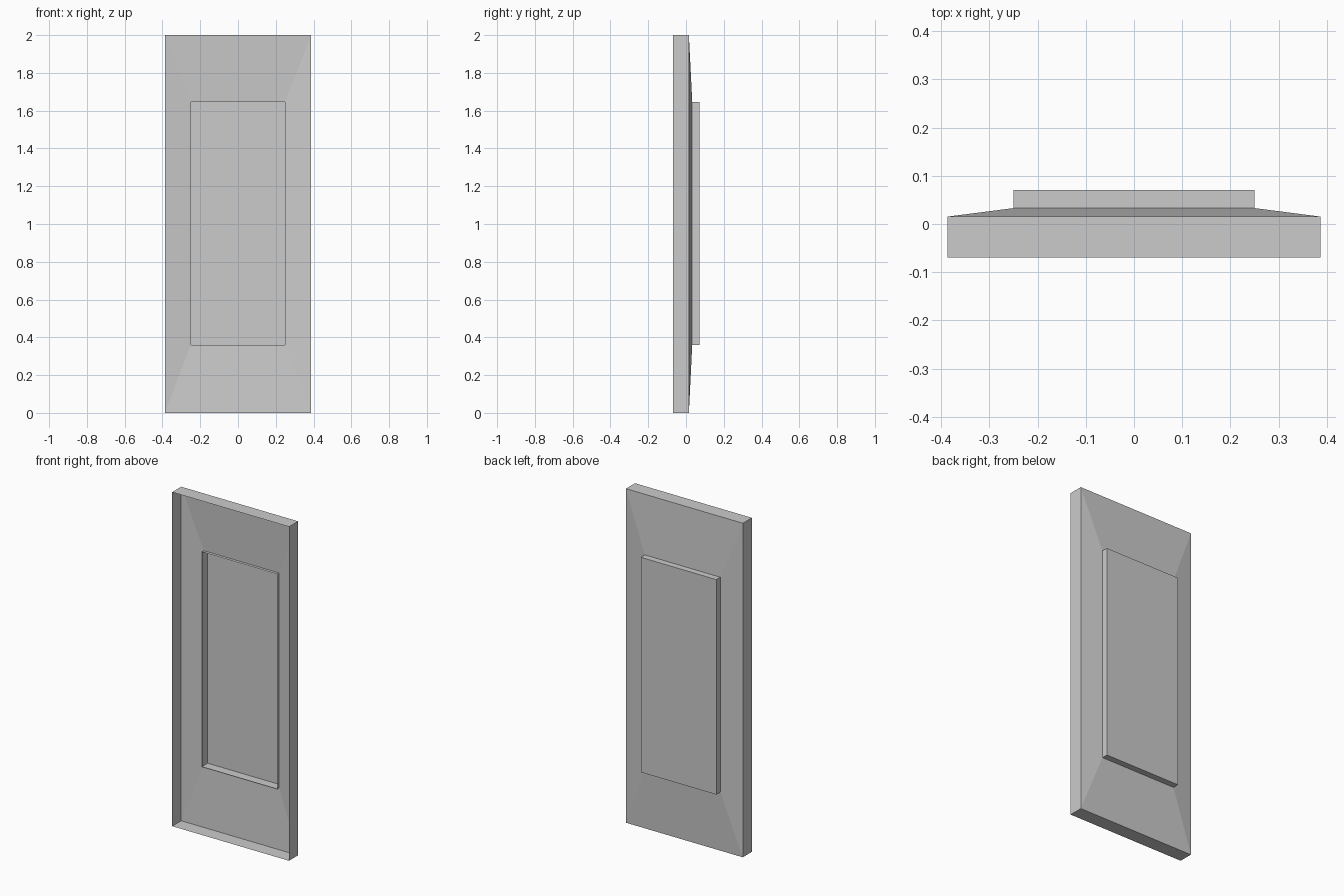
import bpy, bmesh

if "Cube" in bpy.data.objects:
    bpy.data.objects.remove(bpy.data.objects["Cube"])

Z_LOW, Z_HIGH = 0.36, 1.647
OUTER = (0.387, 0.0, 2.0)
INNER = (0.25, Z_LOW, Z_HIGH)


def shell(name, sections, capped=False):
    """Skin rectangular sections (rectangle, y) into an open sheet, front to back."""
    bm = bmesh.new()
    loops = []
    for (w, z0, z1), y in sections:
        loops.append([bm.verts.new((x, y, z)) for x, z in
                      ((-w, z0), (w, z0), (w, z1), (-w, z1))])
    for a, b in zip(loops, loops[1:]):
        for i in range(4):
            j = (i + 1) % 4
            bm.faces.new((a[i], a[j], b[j], b[i]))
    if capped:
        bm.faces.new(loops[-1])
    bmesh.ops.recalc_face_normals(bm, faces=bm.faces[:])
    # outside faces look towards the back
    if sum(f.normal.y * f.calc_area() for f in bm.faces) < 0:
        bmesh.ops.reverse_faces(bm, faces=bm.faces[:])
    mesh = bpy.data.meshes.new(name)
    bm.to_mesh(mesh)
    bm.free()
    obj = bpy.data.objects.new(name, mesh)
    bpy.context.collection.objects.link(obj)
    return obj


# Outer rim with the sloped border, open at the front
shell("sloped_frame", [(OUTER, -0.07), (OUTER, 0.0153), (INNER, 0.033)])

# Recessed tray, its lip standing slightly proud of the slope
shell("recessed_panel", [(INNER, 0.0153), (INNER, 0.0705)], capped=True)
